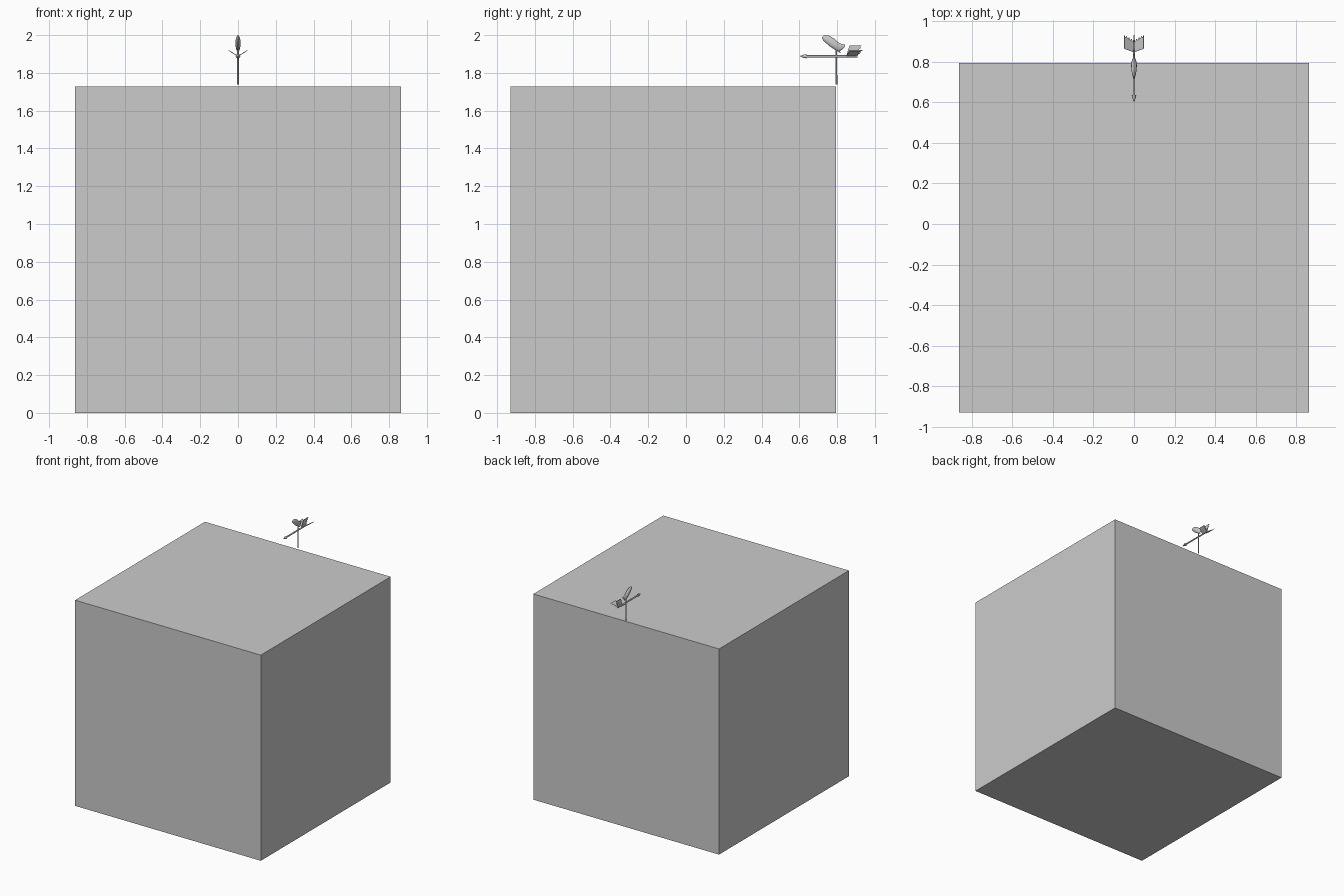
import bpy, bmesh
from math import sin, cos, pi, radians
from mathutils import Matrix, Vector

if "Cube" in bpy.data.objects:
    bpy.data.objects.remove(bpy.data.objects["Cube"])


def finish(name, bm, smooth=False):
    bmesh.ops.recalc_face_normals(bm, faces=bm.faces)
    me = bpy.data.meshes.new(name)
    bm.to_mesh(me)
    bm.free()
    ob = bpy.data.objects.new(name, me)
    bpy.context.collection.objects.link(ob)
    if smooth:
        bpy.context.view_layer.objects.active = ob
        bpy.ops.object.select_all(action='DESELECT')
        ob.select_set(True)
        bpy.ops.object.shade_smooth_by_angle(angle=radians(40))
    return ob


def rod(name, a, b, r1, r2, sides=12):
    a, b = Vector(a), Vector(b)
    d = b - a
    bm = bmesh.new()
    bmesh.ops.create_cone(bm, cap_ends=True, segments=sides, radius1=r1, radius2=r2, depth=d.length)
    bm.transform(Matrix.Translation((a + b) / 2) @ d.to_track_quat('Z', 'Y').to_matrix().to_4x4())
    return finish(name, bm, True)


# Main cube
bm = bmesh.new()
bmesh.ops.create_cube(bm, size=1)
bm.transform(Matrix.Translation((0, -0.068, 0.864)) @ Matrix.Diagonal((1.726, 1.724, 1.728, 1)))
finish("block", bm)

# Vane pole, arrow shaft and arrow head
PY, AZ = 0.796, 1.888
rod("pole", (0, PY, 1.738), (0, PY, 1.93), 0.005, 0.004)
rod("arrow_shaft", (0, 0.63, AZ), (0, 0.908, AZ), 0.006, 0.006)
rod("arrow_head", (0, 0.637, AZ), (0, 0.605, AZ), 0.012, 0.003)

# Three fletching fans with a serrated trailing edge
for i, ang in enumerate((32, 90, 148)):
    size = 0.058
    outline = [(0.848, 0.0), (0.866, size)]
    n = 4
    for k in range(n):
        t = 1 - k / n
        outline += [(0.906 + 0.028 * t, size * t), (0.892 + 0.028 * t, size * (t - 0.5 / n))]
    outline.append((0.900, 0.0))
    bm = bmesh.new()
    f = bm.faces.new([bm.verts.new((r * cos(radians(ang)), y, AZ + r * sin(radians(ang)))) for y, r in outline])
    ob = finish("feather_%d" % (i + 1), bm)
    mod = ob.modifiers.new("thickness", 'SOLIDIFY')
    mod.thickness = 0.004
    mod.offset = 0

# Bird body: elliptical sections (y, low z, high z, half width)
sections = [(0.719, 1.982, 1.986, 0.001), (0.728, 1.971, 1.997, 0.006),
            (0.738, 1.961, 2.000, 0.009), (0.760, 1.941, 1.996, 0.013),
            (0.785, 1.925, 1.981, 0.014), (0.805, 1.913, 1.962, 0.011),
            (0.818, 1.917, 1.955, 0.006), (0.830, 1.927, 1.952, 0.004),
            (0.841, 1.939, 1.950, 0.002)]
bm = bmesh.new()
N = 12
rings = []
for y, lo, hi, w in sections:
    rings.append([bm.verts.new((w * cos(2 * pi * j / N), y,
                  (lo + hi) / 2 + (hi - lo) / 2 * sin(2 * pi * j / N))) for j in range(N)])
for a, b in zip(rings, rings[1:]):
    for j in range(N):
        bm.faces.new((a[j], a[(j + 1) % N], b[(j + 1) % N], b[j]))
bm.faces.new(rings[0])
bm.faces.new(rings[-1])
finish("bird_body", bm, True)

# Pointed tail tip under the body
rod("bird_tail", (0, 0.79, 1.932), (0, 0.818, 1.907), 0.008, 0.002, 8)
